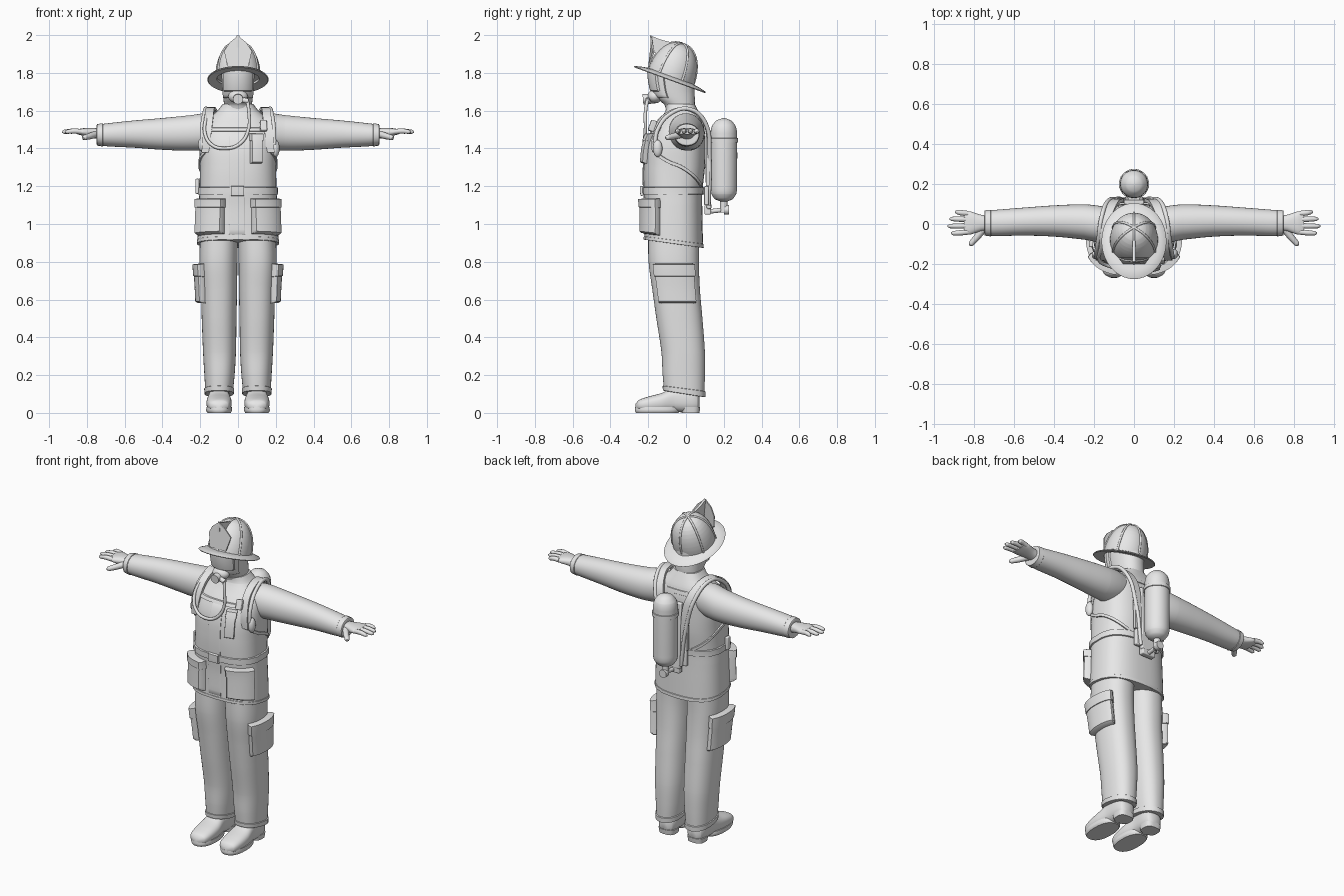
import bpy, bmesh
from math import sin, cos, pi, radians, copysign
from mathutils import Vector, Matrix, Euler

if "Cube" in bpy.data.objects:
    bpy.data.objects.remove(bpy.data.objects["Cube"])

grey = bpy.data.materials.new("plain grey")
grey.use_nodes = True
grey.diffuse_color = (0.8, 0.8, 0.8, 1)
grey.node_tree.nodes["Principled BSDF"].inputs["Base Color"].default_value = (0.8, 0.8, 0.8, 1)


# ---------- helpers ----------
def finish(name, bm, mirror=False, matrix=None, bevel=0):
    """Turn a bmesh into a shaded object, optionally mirrored across x."""
    if matrix:
        bm.transform(matrix)
    bmesh.ops.recalc_face_normals(bm, faces=bm.faces[:])
    mesh = bpy.data.meshes.new(name)
    bm.to_mesh(mesh)
    bm.free()
    obj = bpy.data.objects.new(name, mesh)
    bpy.context.collection.objects.link(obj)
    mesh.materials.append(grey)
    bpy.ops.object.select_all(action='DESELECT')
    obj.select_set(True)
    bpy.context.view_layer.objects.active = obj
    bpy.ops.object.shade_smooth_by_angle(angle=radians(40))
    if bevel:
        mod = obj.modifiers.new("bevel", 'BEVEL')
        mod.width, mod.segments = bevel, 3
    if mirror:
        obj.modifiers.new("mirror", 'MIRROR')
    return obj


def skin(name, rings, closed=True, caps=True, loop=False, **kw):
    """Join successive rings of points with quads."""
    bm = bmesh.new()
    rows = [[bm.verts.new(p) for p in ring] for ring in rings]
    n = len(rows[0])
    for a, b in zip(rows, rows[1:] + (rows[:1] if loop else [])):
        for i in range(n if closed else n - 1):
            j = (i + 1) % n
            bm.faces.new((a[i], a[j], b[j], b[i]))
    if caps:
        bm.faces.new(rows[0])
        bm.faces.new(rows[-1])
    return finish(name, bm, **kw)


def sample(secs, t):
    """Smoothly interpolate a section table (t, centre, centre, radius, radius, tilt)."""
    t = min(max(t, secs[0][0]), secs[-1][0])
    i = max(k for k in range(len(secs) - 1) if secs[k][0] <= t)

    def slope(k, c):
        lo, hi = secs[max(k - 1, 0)], secs[min(k + 1, len(secs) - 1)]
        return (hi[c] - lo[c]) / (hi[0] - lo[0])
    a, b = secs[i], secs[i + 1]
    d = b[0] - a[0]
    s = (t - a[0]) / d
    h = s * s * (3 - 2 * s)
    return [a[c] * (1 - h) + b[c] * h + d * s * (1 - s) * ((1 - s) * slope(i, c) - s * slope(i + 1, c))
            for c in range(1, len(a))]


def surf(shape, t, ang, off=0):
    """Point on a lofted shape; angle zero faces the front."""
    secs, axis, n = shape
    c = sample(secs, t)
    power = lambda v: copysign(abs(v) ** (2 / n), v)
    u = c[0] + (max(c[2], 0.001) + off) * power(sin(ang))
    v = c[1] - (max(c[3], 0.001) + off) * power(cos(ang))
    if axis == 'x':
        return Vector((t, u, v))
    if axis == 'y':
        return Vector((u, t, v))
    tilt = c[4] if len(c) > 4 else 0
    return Vector((u, v, t - tilt * (v - c[1])))


def loft(name, shape, rows=24, sides=48, **kw):
    secs = shape[0]
    a, b = secs[0][0], secs[-1][0]
    ts = sorted({round(a + (b - a) * i / rows, 4) for i in range(rows + 1)} | {s[0] for s in secs})
    return skin(name, [[surf(shape, t, 2 * pi * i / sides) for i in range(sides)] for t in ts], **kw)


def pad(name, shape, t0, t1, a0, a1, thick, skew=0, **kw):
    """Raised padded patch that follows a lofted surface."""
    steps = [0, 0.015, 0.06] + [0.06 + 0.88 * k / 16 for k in range(1, 16)] + [0.94, 0.985, 1]
    full = a1 - a0 >= 360
    rise = [-0.004, 0.6 * thick, thick]
    rings = []
    for i, s in enumerate(steps):
        ring = []
        for j, q in enumerate(steps):
            edge = min(i, len(steps) - 1 - i, 2 if full else min(j, len(steps) - 1 - j), 2)
            ring.append(surf(shape, t0 + (t1 - t0) * s + skew * q, radians(a0 + (a1 - a0) * q), rise[edge]))
        rings.append(ring)
    return skin(name, rings, closed=False, caps=False, **kw)


def strap(name, pts, width, thick, **kw):
    """Flat ribbon along a path, with its width across x."""
    pts = [Vector(p) for p in pts]
    fine = []
    for i in range(len(pts) - 1):
        p, q, r, s = pts[max(i - 1, 0)], pts[i], pts[i + 1], pts[min(i + 2, len(pts) - 1)]
        for k in range(6):
            t = k / 6
            fine.append(0.5 * (2 * q + (r - p) * t + (2 * p - 5 * q + 4 * r - s) * t * t + (3 * q - p - 3 * r + s) * t ** 3))
    fine.append(pts[-1])
    rings = []
    for i, p in enumerate(fine):
        side = Vector((width / 2, 0, 0))
        tangent = fine[min(i + 1, len(fine) - 1)] - fine[max(i - 1, 0)]
        up = tangent.cross(side).normalized() * thick / 2
        rings.append([p + side + up, p - side + up, p - side - up, p + side - up])
    return skin(name, rings, **kw)


def tube(name, pts, r, radii=None, mirror=False):
    curve = bpy.data.curves.new(name, 'CURVE')
    curve.dimensions, curve.bevel_depth, curve.use_fill_caps = '3D', r, True
    curve.bevel_resolution, curve.resolution_u = 4, 8
    sp = curve.splines.new('BEZIER')
    sp.bezier_points.add(len(pts) - 1)
    for i, p in enumerate(pts):
        b = sp.bezier_points[i]
        b.co, b.handle_left_type, b.handle_right_type = p, 'AUTO', 'AUTO'
        b.radius = radii[i] if radii else 1
    obj = bpy.data.objects.new(name, curve)
    bpy.context.collection.objects.link(obj)
    curve.materials.append(grey)
    if mirror:
        obj.modifiers.new("mirror", 'MIRROR')


def box(name, loc, size, rot=(0, 0, 0), bevel=0.006, **kw):
    bm = bmesh.new()
    bmesh.ops.create_cube(bm, size=1)
    m = Matrix.LocRotScale(Vector(loc), Euler([radians(a) for a in rot]), Vector(size))
    return finish(name, bm, matrix=m, bevel=bevel, **kw)


def ball(name, loc, size, **kw):
    bm = bmesh.new()
    bmesh.ops.create_uvsphere(bm, u_segments=24, v_segments=16, radius=1)
    return finish(name, bm, matrix=Matrix.LocRotScale(Vector(loc), None, Vector(size)), **kw)


# ---------- jacket ----------
torso = ([(.895, 0, -.065, .215, .155, .14), (1, 0, -.065, .212, .153, .07), (1.1, 0, -.066, .208, .152, 0),
          (1.175, 0, -.068, .204, .155, 0), (1.3, 0, -.062, .202, .162, 0), (1.42, 0, -.055, .203, .157, 0),
          (1.5, 0, -.04, .193, .138, 0), (1.56, 0, -.025, .155, .108, 0), (1.6, 0, -.022, .108, .086, 0),
          (1.635, 0, -.03, .082, .076, 0)], 'z', 2.6)
loft("jacket", torso, rows=40)
pad("jacket_hem", torso, .895, .915, -180, 180, .004)
pad("front_closure", torso, .92, 1.5, -8, 6, .005)
pad("belt", torso, 1.155, 1.195, -180, 180, .009)
pad("belt_buckle", torso, 1.148, 1.202, -6, 5, .02)
pad("jacket_pocket", torso, .93, 1.13, 14, 68, .035, mirror=True)
pad("jacket_pocket_flap", torso, 1.085, 1.135, 13, 69, .04, mirror=True)
pad("chest_strap", torso, 1.49, 1.51, -52, 52, .009)
pad("radio_pocket", torso, 1.32, 1.47, 13, 30, .025)
pad("radio_pocket_flap", torso, 1.44, 1.48, 12, 31, .03)
pad("side_strap", torso, 1.38, 1.4, 50, 160, .008, skew=-.2, mirror=True)
pad("back_label", torso, 1.52, 1.545, 160, 200, .004)
box("belt_clip", (-.215, -.1, 1.2), (.02, .03, .08))

# ---------- sleeves and hands ----------
sleeve = ([(.08, 0, 1.5, .07, .075), (.17, 0, 1.49, .09, .096), (.25, .01, 1.482, .088, .094),
           (.4, .015, 1.477, .078, .084), (.55, .012, 1.476, .07, .072), (.7, .005, 1.472, .065, .06),
           (.745, .005, 1.472, .06, .053)], 'x', 2.1)
loft("sleeve", sleeve, mirror=True)
pad("sleeve_cuff", sleeve, .715, .748, -180, 180, .004, mirror=True)
palm = ([(.72, .005, 1.475, .035, .03), (.77, .005, 1.482, .042, .026), (.82, .005, 1.487, .058, .02),
         (.85, .005, 1.488, .056, .013)], 'x', 2.4)
loft("palm", palm, rows=10, sides=24, mirror=True)
for name, y, tip in (("little", .052, .895), ("ring", .022, .922), ("middle", -.009, .932), ("index", -.04, .915)):
    tube(name + "_finger", [(.83, y, 1.489), (.87, y * 1.1, 1.492), (tip - .01, y * 1.15, 1.488), (tip, y * 1.15, 1.487)],
         .0135, (1, 1, .8, .35), mirror=True)
tube("thumb", [(.75, -.02, 1.475), (.785, -.065, 1.465), (.815, -.1, 1.457), (.82, -.108, 1.455)],
     .017, (1.1, 1, .8, .35), mirror=True)

# ---------- trousers and boots ----------
leg = ([(.1, .1, -.01, .072, .106, .16), (.2, .098, -.012, .08, .112, .06), (.32, .098, -.015, .087, .115, 0),
        (.5, .1, -.035, .092, .122, 0), (.65, .101, -.052, .096, .126, 0), (.8, .104, -.065, .101, .133, 0),
        (.95, .1, -.065, .1, .135, 0)], 'z', 2.3)
loft("trouser_leg", leg, rows=32, mirror=True)
pad("trouser_cuff", leg, .1, .13, -180, 180, .006, mirror=True)
pad("thigh_pocket", leg, .58, .76, 48, 132, .032, mirror=True)
pad("thigh_pocket_flap", leg, .72, .79, 46, 134, .036, mirror=True)
boot = ([(-.268, .1, .035, .02, .012), (-.25, .1, .04, .05, .028), (-.2, .1, .046, .064, .04),
         (-.13, .1, .055, .066, .05), (-.06, .1, .07, .056, .065), (.02, .098, .07, .056, .068),
         (.06, .098, .06, .046, .05), (.072, .098, .055, .025, .03)], 'y', 2.5)
loft("boot", boot, sides=32, mirror=True)
loft("boot_sole", ([(0, .1, -.152, .062, .113), (.012, .1, -.152, .068, .118), (.03, .1, -.152, .067, .117)], 'z', 2.4),
     rows=4, mirror=True)
loft("boot_heel", ([(0, .098, .025, .05, .046), (.03, .098, .025, .054, .05)], 'z', 3), rows=3, mirror=True)

# ---------- head and mask ----------
head = ([(1.56, 0, -.028, .076, .07), (1.63, 0, -.034, .074, .08), (1.66, 0, -.05, .077, .097),
         (1.7, 0, -.062, .08, .107), (1.78, 0, -.07, .085, .115), (1.86, 0, -.075, .085, .11)], 'z', 2.2)
loft("hood", head)
pad("mask_frame", head, 1.665, 1.83, -70, 70, .012)
pad("mask_lens", head, 1.7, 1.825, -55, 55, .019)
ball("mask_nose_cup", (0, -.165, 1.675), (.052, .04, .036))
tube("mask_regulator", [(0, -.17, 1.665), (0, -.228, 1.66)], .027)
tube("mask_regulator_port", [(0, -.2, 1.662), (.055, -.205, 1.65)], .014)

# ---------- helmet ----------
tilt = Matrix.Translation((0, -.08, 1.78)) @ Matrix.Rotation(radians(-20), 4, 'X')
height = .185
profile = [(k * pi / 20, cos(k * pi / 20) ** .85 if k < 10 else .01) for k in range(11)]
dome = ([(round(height * sin(a), 4), 0, 0, .12 * r, .126 * r) for a, r in profile], 'z', 2)
loft("helmet_shell", dome, rows=10, matrix=tilt)
brim = [(.112, .118, .004), (.135, .158, -.002), (.158, .198, -.012), (.162, .202, -.016), (.158, .198, -.02), (.112, .118, -.012)]
skin("helmet_brim", [[(rx * sin(i * pi / 32), -ry * cos(i * pi / 32), z) for i in range(64)] for rx, ry, z in brim],
     caps=False, loop=True, matrix=tilt)
for deg in (0, 60, 120):
    arc = [surf(dome, height * sin(a), radians(deg)) for a, r in profile]
    arc += [surf(dome, height * sin(a), radians(deg + 180)) for a, r in profile[-2::-1]]
    tube("helmet_rib", [tilt @ p for p in arc], .006)
shield = [(-.055, 1.835), (.055, 1.835), (.074, 1.915), (.045, 1.96), (0, 1.997), (-.045, 1.96), (-.074, 1.915)]
skin("helmet_shield", [[(x, d - .215 + 5 * x * x + .15 * (z - 1.835), z) for x, z in shield] for d in (0, .008)])
crest = [(-.19, 1.9), (-.187, 1.998), (-.14, 1.978), (-.08, 1.962), (-.08, 1.92)]
skin("helmet_crest", [[(x, y, z) for y, z in crest] for x in (-.007, .007)])

# ---------- breathing set ----------
tank = ([(1.12, 0, .2, .02, .02), (1.13, 0, .2, .045, .045), (1.16, 0, .2, .066, .066), (1.2, 0, .2, .07, .07),
         (1.48, 0, .2, .07, .07), (1.52, 0, .2, .062, .062), (1.55, 0, .2, .036, .036), (1.56, 0, .2, .008, .008)], 'z', 2)
loft("air_tank", tank)
pad("tank_band", tank, 1.43, 1.455, -180, 180, .005)
tube("tank_neck", [(0, .2, 1.06), (0, .2, 1.13)], .02)
tube("valve_knob", [(0, .2, 1.075), (0, .228, 1.075)], .025)
tube("valve_link", [(0, .2, 1.075), (0, .11, 1.065)], .012)
box("pressure_reducer", (0, .115, 1.075), (.09, .035, .05))
box("back_plate", (0, .115, 1.28), (.1, .025, .4), (2, 0, 0))
box("back_plate_foot", (0, .108, 1.15), (.17, .024, .1))
box("tank_mount", (0, .13, 1.443), (.06, .04, .04))
strap("shoulder_strap", [(.17, -.172, 1.38), (.166, -.17, 1.46), (.155, -.135, 1.55), (.148, -.06, 1.603),
                         (.135, .03, 1.6), (.105, .1, 1.53), (.08, .118, 1.42), (.07, .114, 1.2)], .045, .018, mirror=True)
tube("shoulder_hose", [(.05, .12, 1.1), (.09, .125, 1.35), (.14, .1, 1.54), (.165, .02, 1.608), (.178, -.08, 1.585),
                       (.19, -.15, 1.5), (.192, -.165, 1.42)], .011, mirror=True)
tube("mask_hose", [(.05, -.205, 1.652), (.057, -.214, 1.6), (.055, -.215, 1.5), (.01, -.222, 1.425), (-.07, -.222, 1.4),
                   (-.14, -.205, 1.42), (-.175, -.18, 1.48), (-.17, -.13, 1.56), (-.16, -.05, 1.605)], .009)
ball("pressure_gauge", (.2, -.15, 1.4), (.02, .025, .045))
ball("hose_coupling", (-.195, -.155, 1.42), (.016, .02, .035))
box("hand_microphone", (.135, -.178, 1.52), (.035, .03, .06), (-20, 0, 10))
